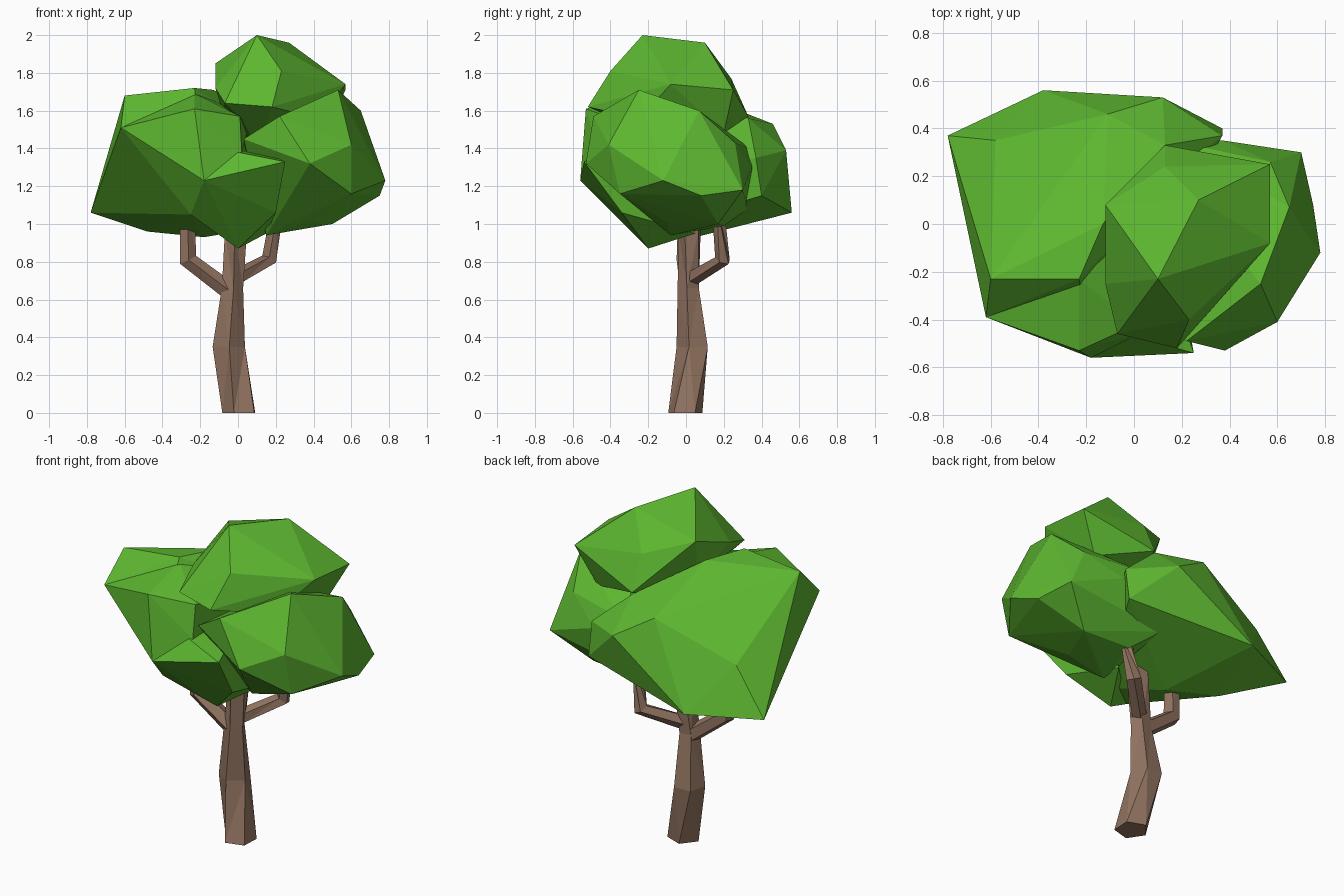
import bpy, bmesh, math
from mathutils import Vector


def material(name, rgb):
    m = bpy.data.materials.new(name)
    m.diffuse_color = (*rgb, 1)
    return m


LEAF = material("leaf_green", (0.11, 0.475, 0.03))
BARK = material("bark_brown", (0.29, 0.175, 0.12))


def finish(name, bm, mat):
    bmesh.ops.recalc_face_normals(bm, faces=bm.faces)
    mesh = bpy.data.meshes.new(name)
    bm.to_mesh(mesh)
    bm.free()
    mesh.materials.append(mat)
    ob = bpy.data.objects.new(name, mesh)
    bpy.context.collection.objects.link(ob)
    return ob


def clump(name, points):
    """Faceted leaf mass: the hull around a few corner points."""
    bm = bmesh.new()
    for p in points:
        bm.verts.new(p)
    bmesh.ops.convex_hull(bm, input=bm.verts)
    loose = [v for v in bm.verts if not v.link_faces]
    bmesh.ops.delete(bm, geom=loose, context='VERTS')
    return finish(name, bm, LEAF)


def limb(name, path, sides, upright=False):
    """Faceted tapering limb; path holds (x, y, z, radius, twist)."""
    bm = bmesh.new()
    pts = [Vector(p[:3]) for p in path]
    rings = []
    for i, (x, y, z, r, twist) in enumerate(path):
        d = pts[min(i + 1, len(pts) - 1)] - pts[max(i - 1, 0)]
        rot = (Vector((0, 0, 1)) if upright else d).to_track_quat('Z', 'Y')
        ring = []
        for k in range(sides):
            a = 2 * math.pi * k / sides + twist
            offset = rot @ Vector((r * math.cos(a), r * math.sin(a), 0))
            ring.append(bm.verts.new(pts[i] + offset))
        rings.append(ring)
    for a, b in zip(rings, rings[1:]):
        for k in range(sides):
            n = (k + 1) % sides
            bm.faces.new((a[k], a[n], b[n], b[k]))
    bm.faces.new(rings[0])
    bm.faces.new(rings[-1])
    bmesh.ops.triangulate(bm, faces=[f for f in bm.faces if len(f.verts) == 4])
    return finish(name, bm, BARK)


# Trunk and its two bent branches
limb("trunk", [(0.012, -0.005, 0, 0.095, -1.3), (-0.05, 0.04, 0.35, 0.09, -0.9),
               (-0.032, 0.015, 0.66, 0.06, -0.8), (-0.008, 0.022, 0.96, 0.062, -1.1),
               (0.01, 0.03, 1.2, 0.05, -1.1)], 5, upright=True)
limb("left_branch", [(-0.04, 0.02, 0.64, 0.05, 0), (-0.265, 0.0, 0.81, 0.05, 0),
                     (-0.27, 0.0, 1.1, 0.04, 0)], 5)
limb("back_branch", [(0.0, 0.04, 0.72, 0.043, 0), (0.165, 0.195, 0.81, 0.043, 0),
                     (0.21, 0.17, 1.1, 0.034, 0)], 5)

# Large leaf mass on the left and back
clump("left_foliage", [
    (-0.78, 0.37, 1.06), (-0.38, 0.56, 1.06), (-0.62, -0.39, 1.51),
    (-0.60, -0.23, 1.68), (-0.23, -0.23, 1.72),
    (-0.13, 0.0, 1.71), (-0.58, 0.35, 1.33), (-0.11, 0.46, 1.53),
    (0.13, 0.33, 1.56), (0.12, 0.53, 1.39), (0.37, 0.40, 1.15),
    (0.37, 0.37, 1.35), (-0.18, -0.56, 1.23), (-0.25, -0.36, 1.05),
    (-0.48, 0.15, 0.96), (-0.18, 0.05, 0.93), (0.05, -0.20, 0.97)])

# Raised lobe on the front of the left mass
clump("front_foliage", [
    (-0.62, -0.39, 1.51), (-0.23, -0.53, 1.61), (-0.18, -0.56, 1.23),
    (0.01, -0.42, 1.57), (0.02, -0.46, 1.38), (-0.23, -0.23, 1.69),
    (-0.10, -0.12, 1.64), (0.05, -0.1, 1.5), (0.0, -0.2, 1.1)])

# Low pointed wedge at the front
clump("low_front_foliage", [
    (-0.18, -0.56, 1.23), (0.25, -0.54, 1.33), (0.0, -0.20, 0.87),
    (0.20, -0.34, 1.06), (0.0, -0.47, 1.38), (-0.25, -0.36, 1.05),
    (0.15, 0.05, 0.95), (0.1, -0.1, 1.4)])

# Rounded leaf mass on the right
clump("right_foliage", [
    (0.53, -0.25, 1.71), (0.65, 0.07, 1.60), (0.78, -0.12, 1.23),
    (0.60, -0.41, 1.42), (0.38, -0.53, 1.32), (0.70, 0.30, 1.18),
    (0.75, 0.08, 1.15), (0.22, -0.49, 1.57), (0.60, -0.35, 1.16),
    (0.50, 0.17, 1.00), (0.38, -0.10, 1.01), (0.15, -0.08, 0.94),
    (0.57, 0.26, 1.43), (0.37, 0.35, 1.30), (0.03, -0.42, 1.45),
    (0.25, 0.10, 1.55), (0.08, 0.33, 1.08), (0.20, 0.20, 0.99),
    (0.2, 0.34, 1.4)])

# Crown on top
clump("top_foliage", [
    (0.10, -0.23, 2.00), (0.27, 0.10, 1.96), (0.57, -0.08, 1.74),
    (0.57, 0.25, 1.71), (0.13, 0.33, 1.57), (0.13, 0.24, 1.77),
    (-0.12, 0.08, 1.85), (-0.12, -0.25, 1.72), (-0.07, -0.46, 1.64),
    (0.18, -0.52, 1.62), (0.23, -0.40, 1.81), (0.02, -0.38, 1.56),
    (-0.08, 0.0, 1.60), (0.10, 0.0, 1.40), (0.45, 0.2, 1.48),
    (0.42, -0.25, 1.56)])
